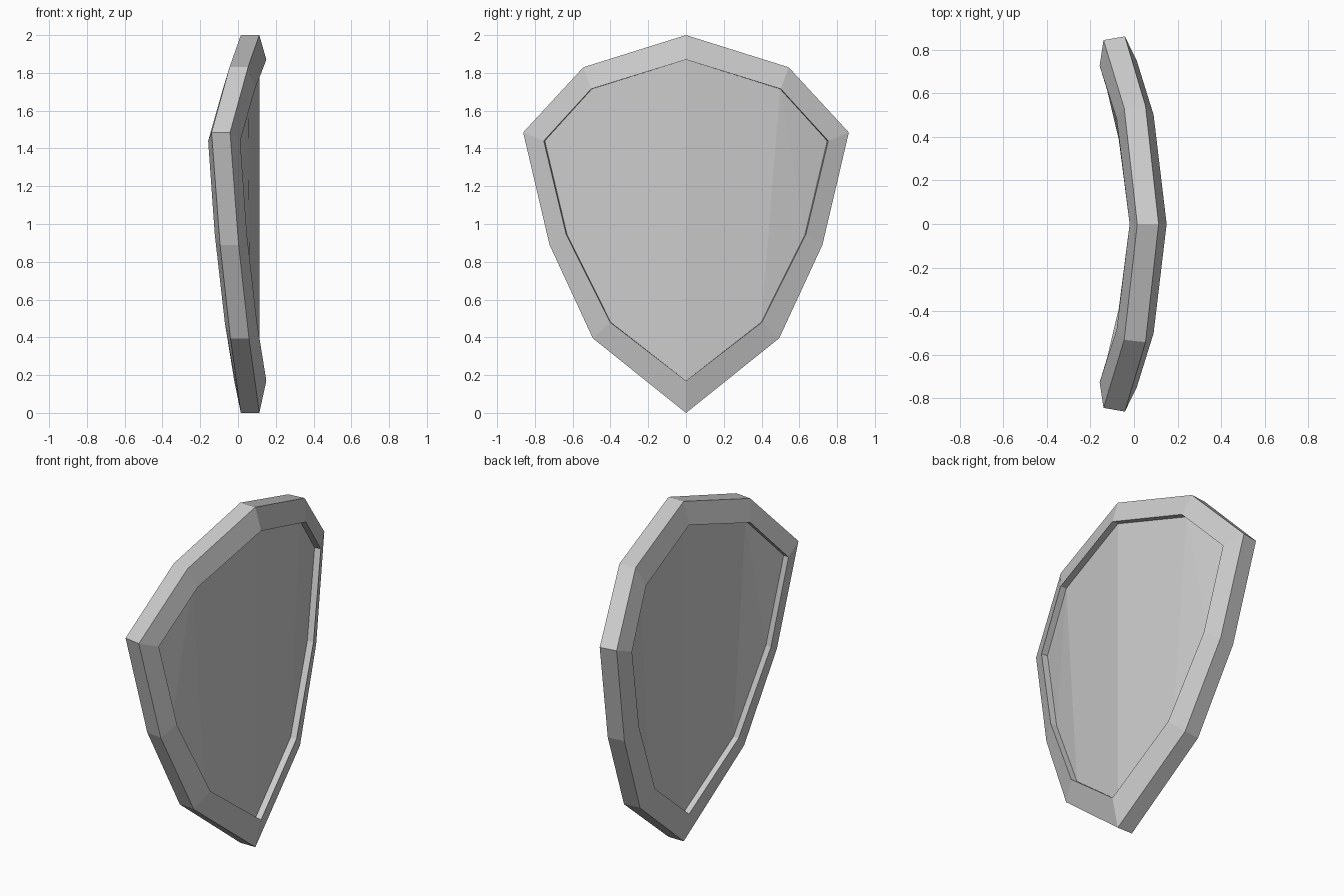
import bpy, bmesh

if "Cube" in bpy.data.objects:
    bpy.data.objects.remove(bpy.data.objects["Cube"])

# Half outlines from top point to bottom point: (y, z, how far the curve falls back)
OUTER = [(0, 2, 0), (.545, 1.83, .06), (.865, 1.485, .155),
         (.725, .89, .11), (.495, .395, .055), (0, 0, 0)]
INNER = [(0, 1.87, 0), (.50, 1.715, .06), (.75, 1.44, .138),
         (.632, .945, .103), (.40, .48, .05), (0, .17, 0)]


def ring(bm, outline, x):
    """Place an outline at depth x, narrowing slightly toward the back."""
    k = 1 + .2 * (x - .13)
    return [bm.verts.new((x - drop, y * k, z)) for y, z, drop in outline]


def finish(name, bm):
    """Turn the half mesh into an object mirrored across y = 0."""
    bmesh.ops.recalc_face_normals(bm, faces=bm.faces)
    mesh = bpy.data.meshes.new(name)
    bm.to_mesh(mesh)
    bm.free()
    obj = bpy.data.objects.new(name, mesh)
    bpy.context.collection.objects.link(obj)
    mod = obj.modifiers.new("Mirror", 'MIRROR')
    mod.use_axis = (False, True, False)
    mod.use_clip = True
    return obj


# Bevelled rim: bridge the cross-section rings all the way round
bm = bmesh.new()
section = [(INNER, .015), (INNER, -.02), (OUTER, .015),
           (OUTER, .113), (INNER, .15), (INNER, .113)]
rings = [ring(bm, o, x) for o, x in section]
for a, b in zip(rings, rings[1:]):
    for i in range(5):
        bm.faces.new((a[i], a[i + 1], b[i + 1], b[i]))

# Orient the open strip outward: the outer edge wall must face away from centre
finish("shield_rim", bm)

# Recessed panel: front and back skins split into vertical strips
bm = bmesh.new()
for x in (.113, .015):
    v = ring(bm, INNER, x)
    faces = [bm.faces.new([v[i] for i in ids])
             for ids in ((0, 1, 4, 5), (1, 3, 4), (1, 2, 3))]
    if x > .1:
        front = v
    else:
        for i in range(5):
            bm.faces.new((front[i], front[i + 1], v[i + 1], v[i]))
finish("shield_panel", bm)
